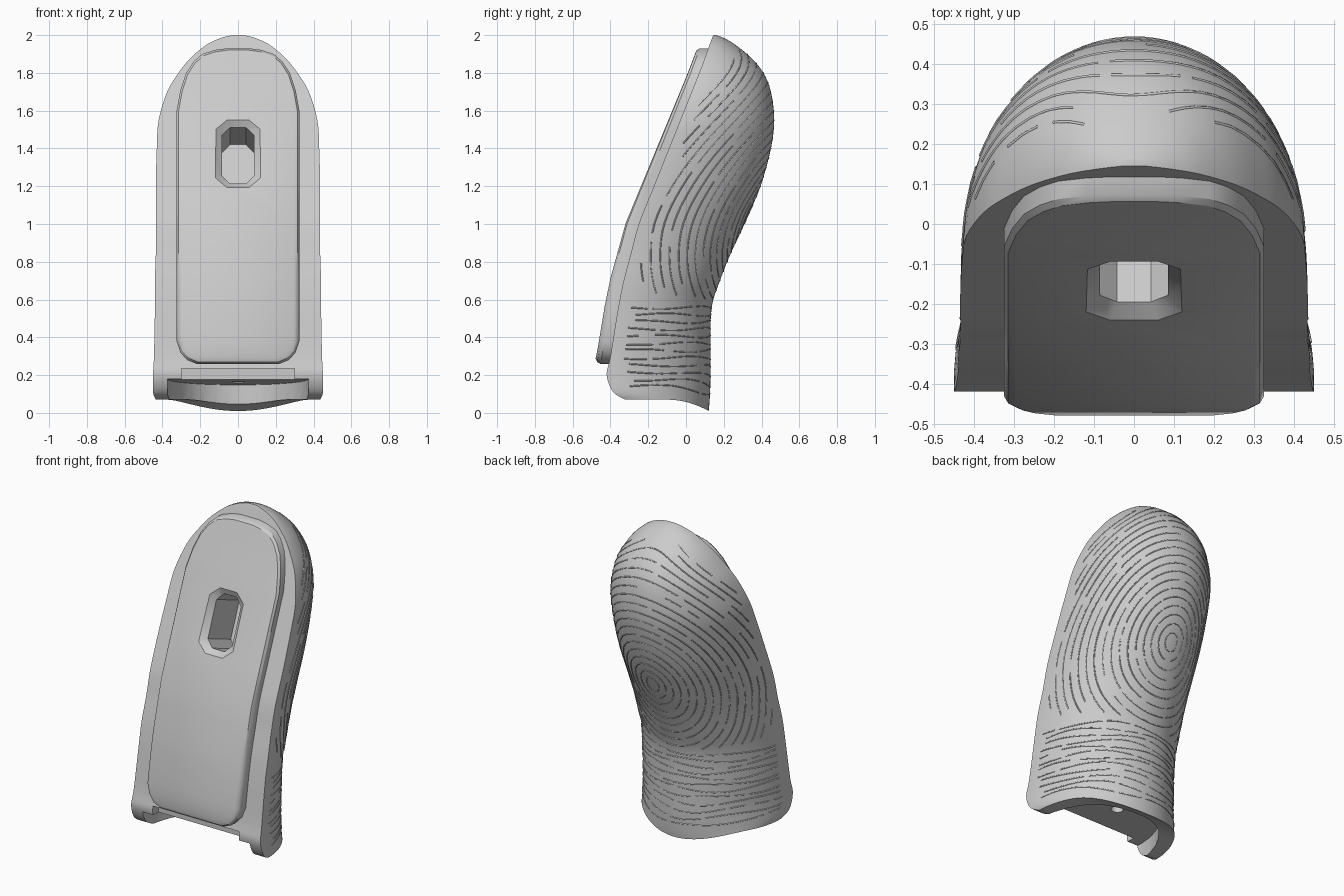
import bpy, bmesh, math, random
from mathutils import Vector, Matrix

random.seed(4)
if "Cube" in bpy.data.objects:
    bpy.data.objects.remove(bpy.data.objects["Cube"], do_unlink=True)

grey = bpy.data.materials.new("plain grey")
grey.use_nodes = True
grey.diffuse_color = (0.6, 0.6, 0.6, 1)
grey.node_tree.nodes["Principled BSDF"].inputs["Base Color"].default_value = grey.diffuse_color


def loft(name, rings):
    """Skin a stack of rings; each end is closed with strips across the ring."""
    bm = bmesh.new()
    rows = [[bm.verts.new(p) for p in ring] for ring in rings]
    n = len(rows[0])
    for lower, upper in zip(rows, rows[1:]):
        for i in range(n):
            j = (i + 1) % n
            bm.faces.new((lower[i], lower[j], upper[j], upper[i]))
    for row in (rows[0], rows[-1]):
        for i in range(n // 2 - 1):
            bm.faces.new((row[i], row[i + 1], row[n - 2 - i], row[n - 1 - i]))
    bmesh.ops.recalc_face_normals(bm, faces=bm.faces)
    mesh = bpy.data.meshes.new(name)
    bm.to_mesh(mesh)
    bm.free()
    obj = bpy.data.objects.new(name, mesh)
    bpy.context.collection.objects.link(obj)
    mesh.materials.append(grey)
    return obj


def activate(obj):
    bpy.ops.object.select_all(action="DESELECT")
    obj.select_set(True)
    bpy.context.view_layer.objects.active = obj


def cut(obj, cutter):
    activate(obj)
    mod = obj.modifiers.new("cut", "BOOLEAN")
    mod.operation, mod.solver, mod.object = "DIFFERENCE", "EXACT", cutter
    bpy.ops.object.modifier_apply(modifier=mod.name)


# Thumb profile: height, front y, back y, half width
keys = [Vector(k) for k in (
    (.07, -.32, .12, .435), (.11, -.385, .125, .45), (.2, -.42, .13, .45),
    (.3, -.4, .13, .445), (.55, -.36, .135, .44), (.7, -.33, .18, .44),
    (.85, -.29, .24, .435), (1, -.25, .31, .435), (1.2, -.17, .395, .435),
    (1.4, -.09, .45, .43), (1.55, -.03, .467, .42), (1.7, .03, .45, .375),
    (1.8, .07, .41, .315), (1.88, .1, .345, .25), (1.95, .125, .26, .165),
    (1.985, .138, .2, .09), (2, .145, .16, .03))]
STEPS = 4
rows = []
for i in range(len(keys) - 1):
    a, b = keys[max(i - 1, 0)], keys[i]
    c, d = keys[i + 1], keys[min(i + 2, len(keys) - 1)]
    for s in range(STEPS):
        t = s / STEPS
        rows.append(0.5 * (2 * b + (c - a) * t + (2 * a - 5 * b + 4 * c - d) * t * t
                           + (3 * b - a - 3 * c + d) * t ** 3))
rows.append(keys[-1])


def profile(z):
    for lo, hi in zip(rows, rows[1:]):
        if z <= hi[0]:
            return lo.lerp(hi, max(0, (z - lo[0]) / (hi[0] - lo[0])))
    return rows[-1]


def skin(row, angle):
    """Point on the rounded back; the lower hem dips at the back."""
    z, front, back, half = row
    y = front + (back - front) * math.cos(angle)
    hem = max(0, 1 - (z - .07) / .22)
    dip = .06 * hem * (max(0, y + .1) / .22) ** 2
    return Vector((half * math.sin(angle), y, z - dip))


# Thumb body
SIDES = 48
body = loft("thumb_body", [[skin(r, math.pi * (i / (SIDES - 1) - .5))
                            for i in range(SIDES)] for r in rows])

# Nail plate, following the bent front face
half_outline = [(.22, .26), (.27, .28), (.305, .32), (.325, .38), (.325, .55),
                (.325, .7), (.325, .85), (.325, 1), (.325, 1.2), (.325, 1.4),
                (.325, 1.6), (.305, 1.71), (.275, 1.8), (.235, 1.86),
                (.19, 1.9), (.12, 1.922), (.06, 1.93)]
outline = half_outline + [(-x, z) for x, z in reversed(half_outline)]


def nail_ring(inset, offset):
    mid = 1.095
    ring = []
    for x, z in outline:
        z2 = mid + (z - mid) * (1 - inset / .835)
        ring.append((x * (1 - inset / .325), profile(z)[1] + offset, z2))
    return ring


nail = loft("nail_plate", [nail_ring(*layer) for layer in (
    (0, .015), (0, -.045), (.01, -.062), (.028, -.07))])

# Oval socket with a chamfered mouth, square to the nail
tilt = Matrix.Translation((0, -.168, 1.375)) @ Matrix.Rotation(-math.atan(.4), 4, "X")


def socket_ring(half, tall, depth):
    side = [(half * .5, -tall), (half, -tall * .72), (half, tall * .72), (half * .5, tall)]
    ring = side + [(-x, z) for x, z in reversed(side)]
    return [tilt @ Vector((x, depth, z)) for x, z in ring]


socket = loft("socket_cutter", [socket_ring(*r) for r in (
    (.12, .195, -.08), (.12, .195, 0), (.085, .16, .035), (.085, .16, .28))])


# Hollow underside, hanging hole and the slot below the nail
def round_cutter(name, centre, rx, ry, bottom, top, slope=0):
    rings = []
    for z in (bottom, top):
        ring = []
        for i in range(32):
            a = math.tau * (i + .5) / 32
            dx, dy = rx * math.sin(a), ry * math.cos(a)
            ring.append((dx, centre + dy, z - (slope * dy if z == top else 0)))
        rings.append(ring)
    return loft(name, rings)


hollow = round_cutter("hollow_cutter", -.42, .375, .46, -.1, .18, .07)
hanging_hole = round_cutter("hole_cutter", -.15, .035, .035, .1, .45)
slot = loft("slot_cutter", [[(x, y, z) for x, y in
                            ((.3, -.6), (.3, -.36), (-.3, -.36), (-.3, -.6))]
                           for z in (.1, .235)])

for cutter in (socket, hollow, hanging_hole, slot):
    cut(body, cutter)
cut(nail, socket)
for cutter in (socket, hollow, hanging_hole, slot):
    bpy.data.objects.remove(cutter, do_unlink=True)

for part in (body, nail):
    activate(part)
    bpy.ops.object.shade_smooth_by_angle(angle=math.radians(32))

# Fine print ridges, broken into strokes
ridges = bpy.data.curves.new("print_ridges", "CURVE")
ridges.dimensions = "3D"
ridges.bevel_depth = .004
ridges.bevel_resolution = 0
ridges.materials.append(grey)


def add_stroke(points):
    if len(points) < 3:
        return
    spline = ridges.splines.new("POLY")
    spline.points.add(len(points) - 1)
    for target, p in zip(spline.points, points):
        target.co = (*p, 1)


def add_ridge(path, low, high):
    stroke = []
    for angle, z in path:
        inside = abs(angle) < 1.45 and low < z < high
        if inside:
            stroke.append(skin(profile(z), angle) - Vector((0, .001, 0)))
        if not inside or random.random() < .1:
            add_stroke(stroke)
            stroke = []
    add_stroke(stroke)


# Level ridges around the base
for k in range(12):
    phase = random.random() * math.tau
    add_ridge([(-1.45 + .06 * i, .14 + .038 * k + .008 * math.sin(i * .3 + phase))
               for i in range(49)], .1, .6)

# Nested whorl loops over the pad
for k in range(1, 20):
    r = .05 * k
    path = []
    for i in range(97):
        t = math.tau * i / 96
        path.append((r * 1.9 * math.sin(t), 1.05 + r * math.cos(t)))
    add_ridge(path, .6, 1.93)

ridge_obj = bpy.data.objects.new("print_ridges", ridges)
bpy.context.collection.objects.link(ridge_obj)
